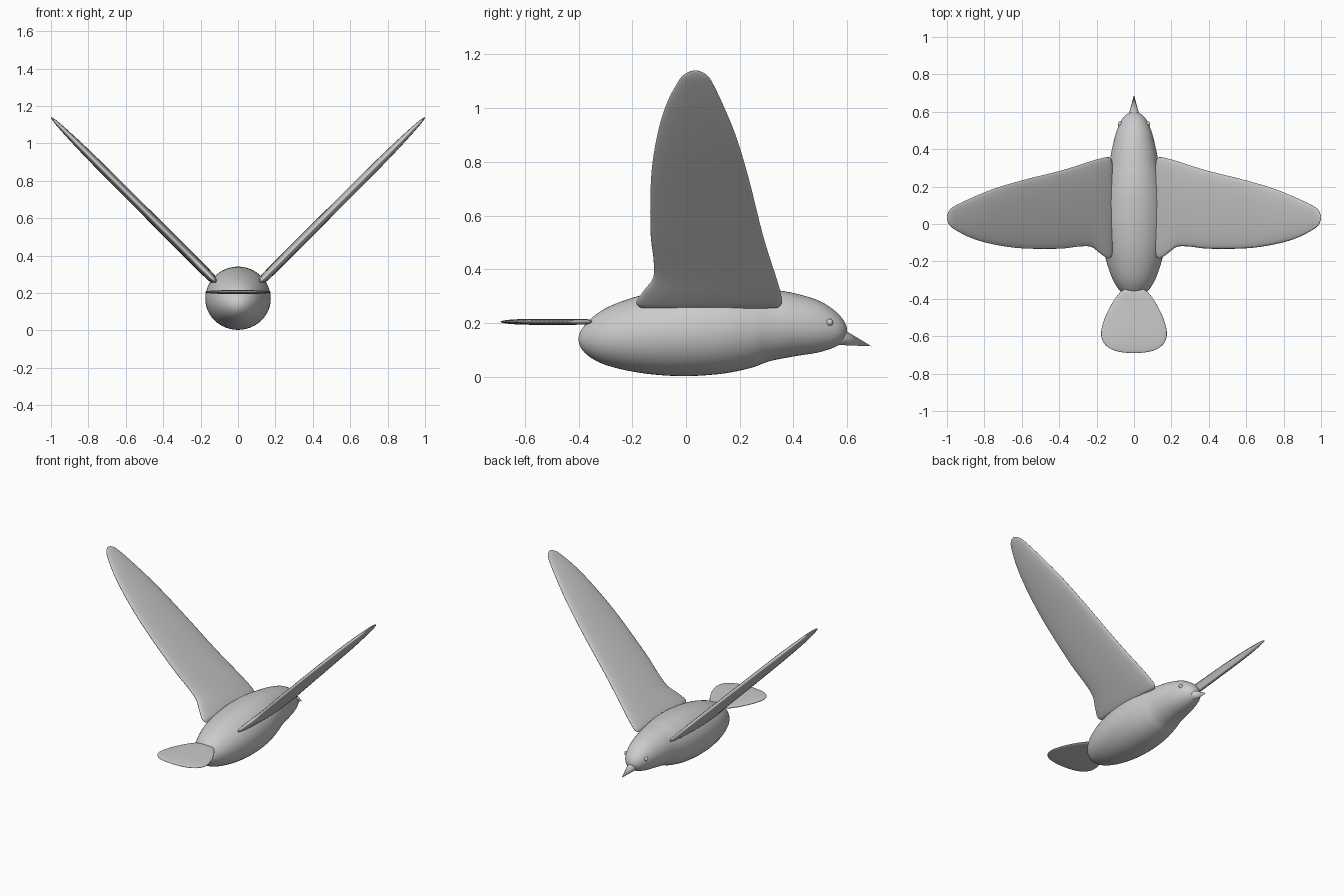
import bpy, bmesh, math
from mathutils import Vector

if "Cube" in bpy.data.objects:
    bpy.data.objects.remove(bpy.data.objects["Cube"])


def finish(name, bm):
    bmesh.ops.remove_doubles(bm, verts=bm.verts, dist=1e-5)
    bmesh.ops.recalc_face_normals(bm, faces=bm.faces)
    for f in bm.faces:
        f.smooth = True
    me = bpy.data.meshes.new(name)
    bm.to_mesh(me)
    bm.free()
    ob = bpy.data.objects.new(name, me)
    bpy.context.collection.objects.link(ob)
    return ob


def smooth_rows(rows, steps):
    """Catmull-Rom through the stations, rounding both ends into domes."""
    def ghost(end, nxt):
        return (nxt[0],) + tuple(2 * e - n for e, n in zip(end[1:], nxt[1:]))
    p = [ghost(rows[0], rows[1])] + rows + [ghost(rows[-1], rows[-2])]
    out = []
    for i in range(1, len(p) - 2):
        for k in range(steps):
            t = k / steps
            out.append([0.5 * (2 * b + (c - a) * t + (2 * a - 5 * b + 4 * c - d) * t**2
                               + (3 * b - a - 3 * c + d) * t**3)
                        for a, b, c, d in zip(*p[i - 1:i + 3])])
    return out + [rows[-1]]


def loft(name, rows, origin, along, across, thick, n=40, steps=5, power=1.0):
    """Stations are (position, low edge, high edge, half thickness)."""
    o, s_ax, a_ax, b_ax = (Vector(v) for v in (origin, along, across, thick))
    bm = bmesh.new()
    rings = []
    for s, lo, hi, w in smooth_rows(rows, steps):
        ring = []
        for k in range(n):
            t = 2 * math.pi * k / n
            sn = math.copysign(abs(math.sin(t)) ** power, math.sin(t))
            ring.append(bm.verts.new(o + s_ax * s + b_ax * (w * sn)
                                     + a_ax * ((lo + hi) / 2 + (hi - lo) / 2 * math.cos(t))))
        rings.append(ring)
    for r, q in zip(rings, rings[1:]):
        for k in range(n):
            bm.faces.new((r[k], r[(k + 1) % n], q[(k + 1) % n], q[k]))
    return finish(name, bm)


# Body and head
loft("body", [
    (-0.40, 0.14, 0.14, 0.0), (-0.375, 0.088, 0.195, 0.058), (-0.30, 0.045, 0.255, 0.112),
    (-0.17, 0.015, 0.303, 0.155), (-0.02, 0.003, 0.331, 0.174), (0.127, 0.011, 0.341, 0.171),
    (0.24, 0.033, 0.337, 0.152), (0.31, 0.058, 0.327, 0.135), (0.40, 0.076, 0.312, 0.118),
    (0.50, 0.093, 0.281, 0.092), (0.573, 0.122, 0.228, 0.055), (0.60, 0.17, 0.17, 0.0)],
    (0, 0, 0), (0, 1, 0), (0, 0, 1), (1, 0, 0), n=48, steps=6)

# Wings raised at 45 degrees
wing = [(0.117, -0.165, 0.335, 0.0), (0.124, -0.178, 0.35, 0.016), (0.14, -0.184, 0.358, 0.022),
        (0.18, -0.158, 0.35, 0.024), (0.23, -0.122, 0.336, 0.024), (0.30, -0.121, 0.313, 0.024),
        (0.40, -0.132, 0.283, 0.024), (0.60, -0.130, 0.233, 0.023), (0.75, -0.109, 0.188, 0.022),
        (0.87, -0.075, 0.139, 0.018), (0.96, -0.028, 0.095, 0.011), (0.989, 0.0, 0.069, 0.006),
        (1.0, 0.035, 0.035, 0.0)]
h = math.sqrt(0.5)
for side, label in ((-1, "left"), (1, "right")):
    loft(label + "_wing", wing, (0, 0, 0.14), (side, 0, 1), (0, 1, 0),
         (-side * h, 0, h), power=0.8)

# Tail fan
tail = [(y, -w, w, t) for y, w, t in (
    (-0.69, 0.0, 0.0), (-0.678, 0.10, 0.005), (-0.64, 0.159, 0.009), (-0.58, 0.176, 0.011),
    (-0.50, 0.155, 0.011), (-0.42, 0.115, 0.011), (-0.37, 0.079, 0.01),
    (-0.354, 0.06, 0.006), (-0.35, 0.045, 0.0))]
loft("tail", tail, (0, 0, 0.205), (0, 1, 0), (1, 0, 0), (0, 0, 1), power=0.8)

# Beak
base, tip = Vector((0, 0.56, 0.153)), Vector((0, 0.69, 0.114))
bpy.ops.mesh.primitive_cone_add(vertices=24, radius1=0.035, radius2=0, depth=(tip - base).length,
                                location=(base + tip) / 2,
                                rotation=(tip - base).to_track_quat('Z', 'Y').to_euler())
beak = bpy.context.object
beak.name = "beak"
bpy.ops.object.shade_smooth_by_angle()

# Eyes
for side, label in ((-1, "left"), (1, "right")):
    bpy.ops.mesh.primitive_uv_sphere_add(segments=20, ring_count=12, radius=0.013,
                                         location=(side * 0.074, 0.535, 0.203))
    bpy.context.object.name = label + "_eye"
    bpy.ops.object.shade_smooth()
